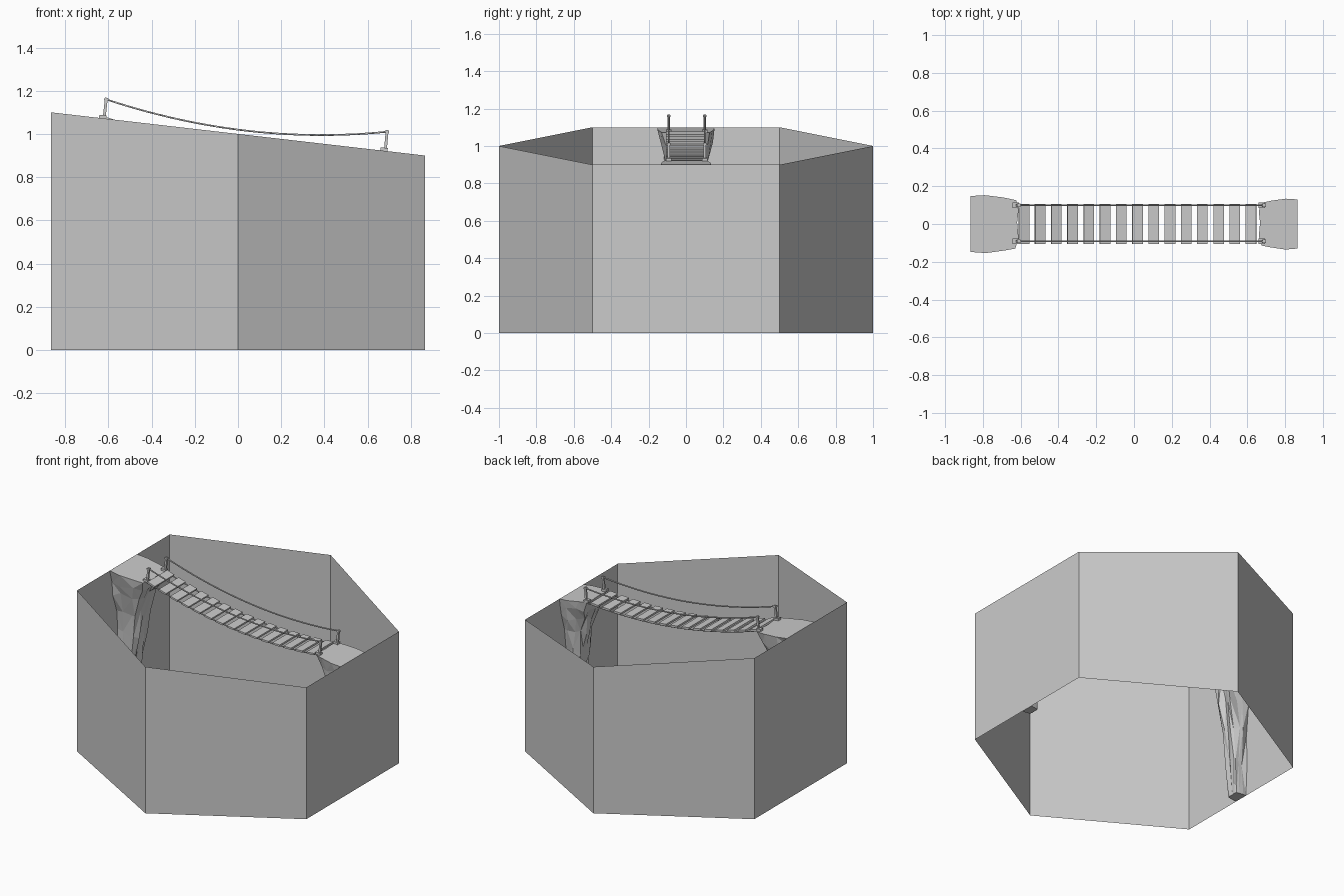
import bpy, bmesh, math, random
from mathutils import Vector

if "Cube" in bpy.data.objects:
    bpy.data.objects.remove(bpy.data.objects["Cube"])

random.seed(4)


def make_object(name, bm):
    bmesh.ops.recalc_face_normals(bm, faces=bm.faces)
    mesh = bpy.data.meshes.new(name)
    bm.to_mesh(mesh)
    bm.free()
    ob = bpy.data.objects.new(name, mesh)
    bpy.context.collection.objects.link(ob)
    return ob


def rim(x):
    return 1.0 - x * 0.1 / 0.866


def box(bm, center, size, angle=0.0):
    vs = bmesh.ops.create_cube(bm, size=1)["verts"]
    c, s = math.cos(angle), math.sin(angle)
    for v in vs:
        p = Vector((v.co.x * size[0], v.co.y * size[1], v.co.z * size[2]))
        v.co = Vector(center) + Vector((p.x * c - p.z * s, p.y, p.x * s + p.z * c))


def tube(name, points, radius):
    cu = bpy.data.curves.new(name, "CURVE")
    cu.dimensions = "3D"
    cu.bevel_depth = radius
    cu.bevel_resolution = 1
    cu.use_fill_caps = True
    sp = cu.splines.new("POLY")
    sp.points.add(len(points) - 1)
    for p, co in zip(sp.points, points):
        p.co = (*co, 1)
    ob = bpy.data.objects.new(name, cu)
    bpy.context.collection.objects.link(ob)
    return ob


# Open hexagonal wall with a slanted rim
bm = bmesh.new()
ring = []
for i in range(6):
    a = math.radians(30 + 60 * i)
    x, y = math.cos(a), math.sin(a)
    ring.append((bm.verts.new((x, y, 0)), bm.verts.new((x, y, rim(x)))))
for i in range(6):
    (a, b), (c, d) = ring[i], ring[(i + 1) % 6]
    bm.faces.new((a, c, d, b))
make_object("hexagonal_wall", bm)

# Rock cliffs: flared at the ledge, tapering to a small foot
SECTION = [(0, -1), (.32, -1.04), (.7, -.95), (.93, -.88), (1, -.5), (.97, .05),
           (1, .5), (.95, .85), (.68, .95), (.3, 1.03), (0, 1)]
LEVELS = [(0, .31, .29), (.2, .36, .34), (.4, .43, .43), (.6, .49, .54),
          (.74, .57, .63), (.85, .78, .76), (.93, .9, .9), (1, 1, 1)]


def cliff(name, side, depth, width):
    bm = bmesh.new()
    rings = []
    top = rim(side * .866)
    for f, w, d in LEVELS:
        row = []
        for u, v in SECTION:
            x = side * (.866 - u * d * depth)
            j = 0 if f in (0, 1) else .012
            if u > 0:
                x += random.uniform(-j, j)
            y = v * w * width + random.uniform(-j, j)
            z = f * top + f ** 4 * (rim(x) - top)
            if 0 < f < 1:
                z += random.uniform(-.02, .02)
            row.append(bm.verts.new((x, y, z)))
        rings.append(row)
    n = len(SECTION)
    for lo, hi in zip(rings, rings[1:]):
        for i in range(n):
            k = (i + 1) % n
            bm.faces.new((lo[i], lo[k], hi[k], hi[i]))
    bm.faces.new(rings[0])
    bm.faces.new(rings[-1])
    bmesh.ops.triangulate(bm, faces=[f for f in bm.faces if len(f.verts) == 4])
    make_object(name, bm)


cliff("upper_cliff", -1, .255, .148)
cliff("lower_cliff", 1, .205, .13)


# Sagging curve shared by deck and ropes
X0, X1 = -.61, .69


def sag(x):
    t = (x - X0) / (X1 - X0)
    return 1.16 - .15 * t - .28 * t * (1 - t)


DROP = .088

# Planks of the deck
bm = bmesh.new()
for i in range(15):
    x = -.583 + i * .0859
    slope = (sag(x + .01) - sag(x - .01)) / .02
    box(bm, (x, -.001, sag(x) - DROP), (.056, .212, .012), math.atan(slope))
make_object("deck_planks", bm)

# Handrail ropes, deck ropes and posts on both sides
xs = [X0 + (X1 - X0) * i / 28 for i in range(29)]
for label, y in (("back", .1), ("front", -.092)):
    tube(label + "_handrail_rope", [(x, y, sag(x)) for x in xs], .0045)
    tube(label + "_deck_rope", [(x, y, sag(x) - DROP - .007) for x in xs], .004)
    for end, x, foot in (("upper", X0, -.62), ("lower", X1, .682)):
        base = rim(foot)
        bm = bmesh.new()
        # leaning post with a capped top and lashed foot
        lean = math.atan2(foot - x, sag(x) - base)
        mid = ((x + foot) / 2, y, (sag(x) + base) / 2)
        box(bm, mid, (.013, .013, sag(x) - base + .016), lean)
        box(bm, (x, y, sag(x)), (.019, .019, .01), lean)
        box(bm, (foot - .006, y, base + .007), (.034, .028, .016), -.12)
        make_object(f"{label}_{end}_post", bm)
